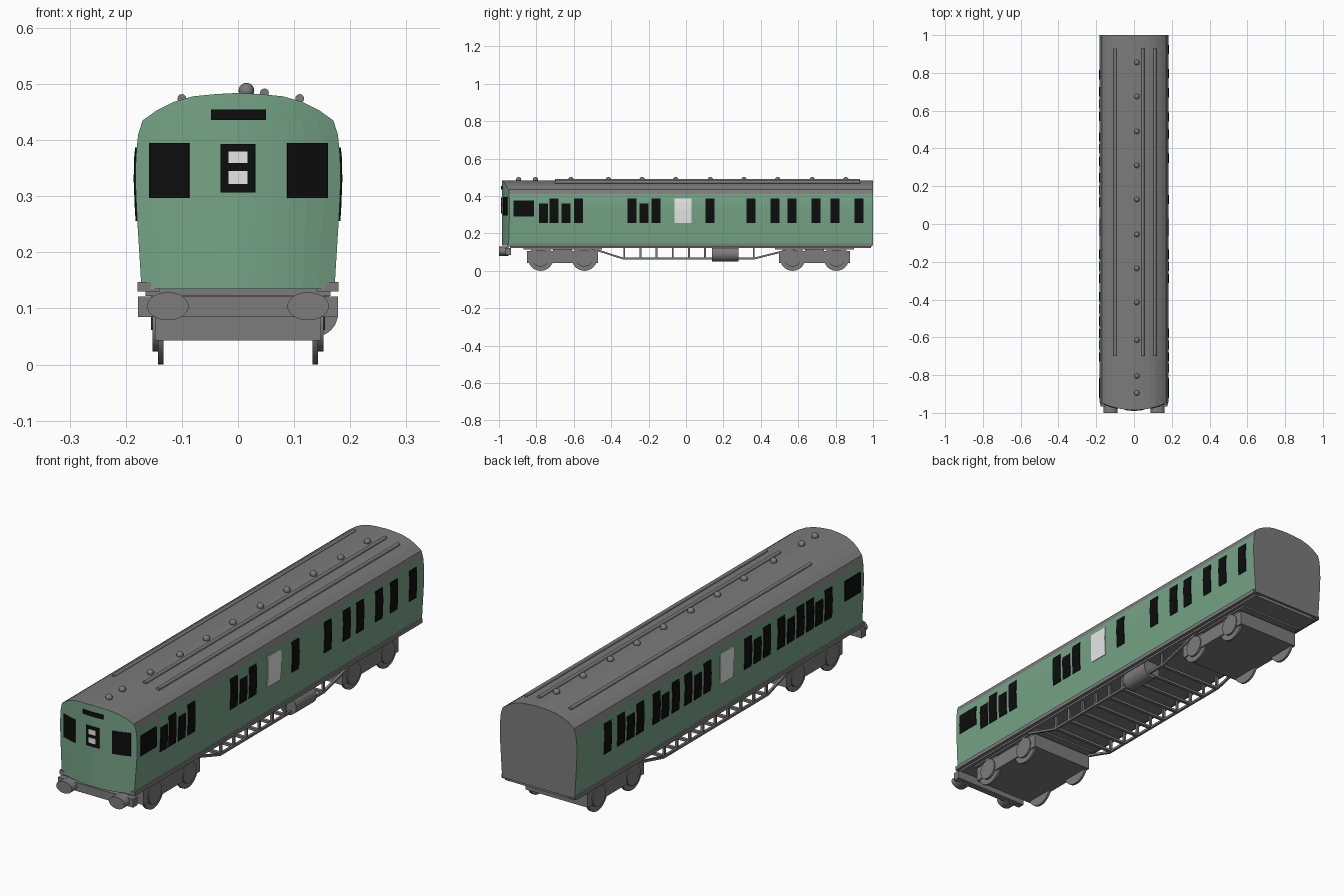
import bpy, bmesh, math

if "Cube" in bpy.data.objects:
    bpy.data.objects.remove(bpy.data.objects["Cube"])

def material(name, r, g, b):
    m = bpy.data.materials.new(name)
    m.diffuse_color = (r, g, b, 1)
    m.use_nodes = True
    m.node_tree.nodes["Principled BSDF"].inputs["Base Color"].default_value = m.diffuse_color
    return m

GREEN = material("green paint", 0.18, 0.37, 0.24)
GREY = material("dark grey", 0.2, 0.2, 0.2)
BLACK = material("black glass", 0.004, 0.004, 0.004)
WHITE = material("pale panel", 0.8, 0.8, 0.8)

def finish(bm, name, *mats):
    me = bpy.data.meshes.new(name)
    bmesh.ops.recalc_face_normals(bm, faces=bm.faces)
    bm.to_mesh(me)
    bm.free()
    ob = bpy.data.objects.new(name, me)
    bpy.context.collection.objects.link(ob)
    for m in mats:
        me.materials.append(m)
    return ob

def box(name, x0, x1, y0, y1, z0, z1, mat=GREY):
    bm = bmesh.new()
    bmesh.ops.create_cube(bm, size=1)
    for v in bm.verts:
        v.co = ((x0 + x1) / 2 + v.co.x * (x1 - x0),
                (y0 + y1) / 2 + v.co.y * (y1 - y0),
                (z0 + z1) / 2 + v.co.z * (z1 - z0))
    return finish(bm, name, mat)

def cylinder(name, loc, r, depth, axis, scale=(1, 1, 1), seg=24):
    rot = {'X': (0, math.pi / 2, 0), 'Y': (math.pi / 2, 0, 0)}[axis]
    bpy.ops.mesh.primitive_cylinder_add(vertices=seg, radius=r, depth=depth, location=loc, rotation=rot)
    ob = bpy.context.object
    ob.name = name
    ob.scale = scale
    ob.data.materials.append(GREY)
    bpy.ops.object.shade_smooth_by_angle()
    return ob

# Half cross-section (half width, height) and bowed front in plan
PROFILE = [(.172, .135), (.176, .2), (.181, .28), (.183, .33), (.182, .37), (.178, .41),
           (.17, .435), (.145, .453), (.115, .468), (.08, .478), (.04, .482), (0, .484)]
BACK = 1.0

def front_y(x):
    return -.985 + .04 * (abs(x) / .18) ** 2

def half_width(z):
    for (w0, z0), (w1, z1) in zip(PROFILE, PROFILE[1:]):
        if z0 <= z <= z1:
            return w0 + (w1 - w0) * (z - z0) / (z1 - z0)

# Body shell: green sides and front, grey roof and rear end
N = 12
bm = bmesh.new()
front, back = [], []
for w, z in PROFILE:
    front.append([bm.verts.new((w * t, front_y(w * t), z)) for t in [2 * k / N - 1 for k in range(N + 1)]])
    back.append([bm.verts.new((s * w, BACK, z)) for s in (-1, 1)])
for i in range(len(PROFILE) - 1):
    for k in range(N):
        bm.faces.new((front[i][k], front[i][k + 1], front[i + 1][k + 1], front[i + 1][k]))
    for c, k in ((0, 0), (1, N)):
        f = bm.faces.new((front[i][k], back[i][c], back[i + 1][c], front[i + 1][k]))
        f.material_index = 1 if f.calc_center_median().z > .41 else 0
    bm.faces.new((back[i][0], back[i][1], back[i + 1][1], back[i + 1][0])).material_index = 1
bm.faces.new(front[0] + [back[0][1], back[0][0]]).material_index = 1
bmesh.ops.remove_doubles(bm, verts=bm.verts, dist=1e-5)
finish(bm, "carriage_body", GREEN, GREY)

# Thin plates that follow the curved sides and front
def plate(name, rows, mat):
    bm = bmesh.new()
    vs = [[bm.verts.new(p) for p in r] for r in rows]
    for a, b in zip(vs, vs[1:]):
        for k in range(len(a) - 1):
            bm.faces.new((a[k], a[k + 1], b[k + 1], b[k]))
    ob = finish(bm, name, mat)
    mod = ob.modifiers.new("thickness", 'SOLIDIFY')
    mod.thickness, mod.offset = .004, 0

def side_plate(name, side, y0, y1, z0, z1, mat=BLACK):
    zs = [z0] + [z for _, z in PROFILE if z0 < z < z1] + [z1]
    plate(name, [[(side * (half_width(z) + .001), y, z) for y in (y0, y1)] for z in zs], mat)

def front_plate(name, x0, x1, z0, z1, mat=BLACK, out=.001):
    xs = [x0 + (x1 - x0) * k / 6 for k in range(7)]
    plate(name, [[(x, front_y(x) - out, z) for x in xs] for z in (z0, z1)], mat)

# Side windows: tall and short ones, by centre y
TALL = {1: (-.705, -.576, -.288, -.16, .129, .348, .476, .567, .695, .796, .924),
        -1: (-.705, -.58, -.515, -.385, -.288, -.16, .115, .245, .33, .46, .57, .70, .79)}
SHORT = {1: (-.763, -.641, -.224), -1: (-.641, -.45, -.224, .18, .40, .635)}
for s in (1, -1):
    for y in TALL[s]:
        side_plate("side_window", s, y - .024, y + .024, .256, .387)
    for y in SHORT[s]:
        side_plate("short_side_window", s, y - .024, y + .024, .256, .36)
    side_plate("cab_side_window", s, -.921, -.814, .29, .377)
    side_plate("pale_side_panel", s, -.061, .03, .256, .387, WHITE)

# Front windows and indicator panel
front_plate("front_window_left", -.158, -.087, .297, .395)
front_plate("front_window_right", .088, .16, .297, .395)
front_plate("front_panel", -.031, .031, .307, .393)
front_plate("top_blind", -.048, .05, .436, .455)
for z0, z1 in ((.359, .38), (.322, .345)):
    front_plate("pale_front_panel", -.017, .017, z0, z1, WHITE, .003)

# Roof vents and conduits
for y in (.855, .675, .49, .31, .13, -.055, -.235, -.415, -.615, -.805, -.895):
    bpy.ops.mesh.primitive_uv_sphere_add(segments=16, ring_count=10, radius=.014, location=(.015, y, .488))
    bpy.context.object.name = "roof_vent"
    bpy.context.object.data.materials.append(GREY)
    bpy.ops.object.shade_smooth_by_angle()
for x, z in ((-.10, .474), (.047, .484), (.11, .474)):
    cylinder("roof_conduit", (x, .115, z), .008, 1.63, 'Y', seg=12)

# Underframe, buffer beam and buffers
box("floor", -.165, .165, -.94, .99, .122, .138)
box("buffer_beam", -.178, .178, -.965, -.935, .085, .121)
for s in (1, -1):
    box("sole_bar", s * .14, s * .179, -.955, .995, .13, .147)
    cylinder("buffer", (s * .125, -.975, .104), .025, .05, 'Y', (1.48, 1, 1), 32)

# Bogies with wheels
for yc in (-.66, .687):
    box("bogie_frame", -.148, .148, yc - .19, yc + .19, .043, .105)
    box("bogie_bolster", -.14, .14, yc - .05, yc + .05, .10, .12)
    box("bogie_top_plate", -.15, .15, yc - .21, yc + .21, .115, .13)
    for s in (1, -1):
        for dy in (-.117, .117):
            cylinder("wheel", (s * .138, yc + dy, .068), .068, .01, 'X', seg=32)
            cylinder("axle_box", (s * .146, yc + dy, .068), .045, .012, 'X')

# Truss rods with posts and cross bars
def rod(name, x, y0, z0, y1, z1, t=.005):
    bm = bmesh.new()
    bmesh.ops.create_cube(bm, size=1)
    for v in bm.verts:
        a = v.co.y > 0
        v.co = (x + v.co.x * 2 * t, y1 if a else y0, (z1 if a else z0) + v.co.z * 2 * t)
    finish(bm, name, GREY)

for s in (1, -1):
    rod("truss_front_slope", s * .15, -.52, .125, -.34, .067)
    rod("truss_bottom", s * .15, -.34, .067, .37, .067)
    rod("truss_rear_slope", s * .15, .37, .067, .60, .125)
    for k in range(9):
        y = -.33 + k * .0865
        box("truss_post", s * .15 - .005, s * .15 + .005, y - .005, y + .005, .067, .13)
for k in range(9):
    y = -.33 + k * .0865
    box("truss_cross_bar", -.15, .15, y - .007, y + .007, .062, .072)

# Air tank on the right side
cylinder("air_tank", (.138, .21, .09), .04, .14, 'Y')
